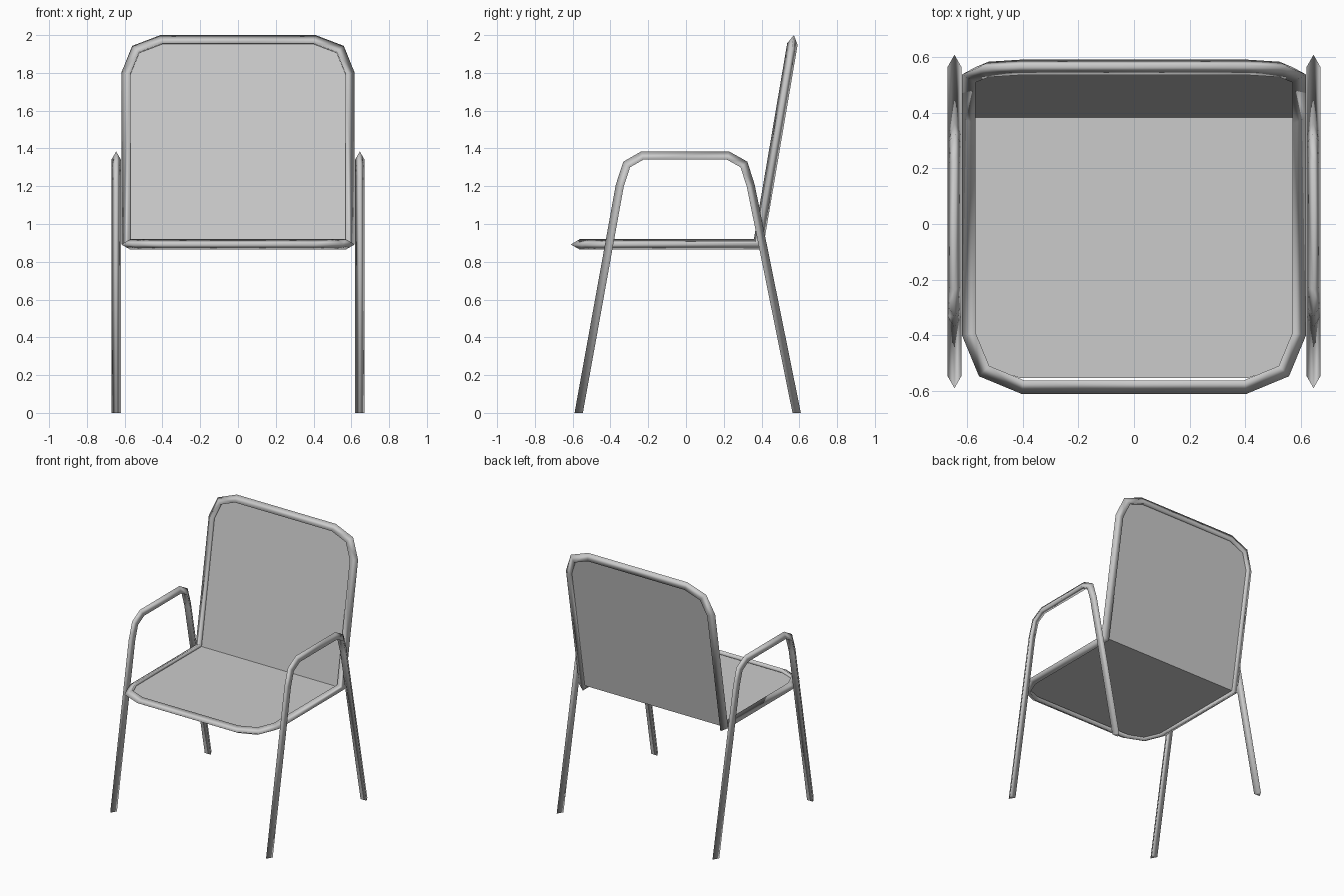
import bpy, bmesh
from mathutils import Vector

cube = bpy.data.objects.get("Cube")
if cube:
    bpy.data.objects.remove(cube, do_unlink=True)


def material(name, value):
    mat = bpy.data.materials.new(name)
    mat.use_nodes = True
    color = (value, value, value, 1)
    mat.diffuse_color = color
    mat.node_tree.nodes["Principled BSDF"].inputs["Base Color"].default_value = color
    return mat


grey = material("light grey", 0.6)


def finish(name, bm, smooth, mirror=True):
    mesh = bpy.data.meshes.new(name)
    bm.to_mesh(mesh)
    bm.free()
    mesh.materials.append(grey)
    if smooth:
        mesh.shade_smooth()
    obj = bpy.data.objects.new(name, mesh)
    bpy.context.collection.objects.link(obj)
    if mirror:
        mod = obj.modifiers.new("Mirror", 'MIRROR')
        mod.use_clip = True
    return obj


def triangular_tube(path, outward, side, end_normal, caps):
    """Mitred sweep of a triangle whose apex follows the path and points outward."""
    bm = bmesh.new()
    path = [Vector(p) for p in path]
    dirs = [(b - a).normalized() for a, b in zip(path, path[1:])]
    outward, end_normal = Vector(outward), Vector(end_normal)
    inward = (outward - dirs[0] * outward.dot(dirs[0])).normalized() * -side * 0.866
    across = dirs[0].cross(inward).normalized() * side / 2
    points = [path[0], path[0] + inward + across, path[0] + inward - across]
    rings = []
    for i, p in enumerate(path):
        along = dirs[max(i - 1, 0)]
        ends = i in (0, len(path) - 1)
        normal = end_normal if ends else dirs[i - 1] + dirs[i]
        # slide the section along the tube onto the mitre plane
        points = [q + along * ((p - q).dot(normal) / along.dot(normal)) for q in points]
        rings.append([bm.verts.new(q) for q in points])
    for a, b in zip(rings, rings[1:]):
        for k in range(3):
            m = (k + 1) % 3
            bm.faces.new((a[k], a[m], b[m], b[k]))
    if caps:
        bm.faces.new(rings[0])
        bm.faces.new(rings[-1])
    bmesh.ops.recalc_face_normals(bm, faces=bm.faces)
    return bm


SEAT_Z, FOLD_Y, LEAN = 0.892, 0.383, 0.17


def on_seat(x, y):
    return (x, y, SEAT_Z)


def on_back(x, z):
    return (x, FOLD_Y + (z - SEAT_Z) * LEAN, z)


# Bent tube running around the seat and up around the back
frame_path = [on_seat(0, -0.61), on_seat(0.405, -0.61), on_seat(0.557, -0.547),
              on_seat(0.618, -0.4), on_seat(0.618, FOLD_Y),
              on_back(0.618, 1.8), on_back(0.56, 1.943), on_back(0.41, 2.0), on_back(0, 2.0)]
finish("seat_and_back_frame",
       triangular_tube(frame_path, (0, -1, 0), 0.056, (1, 0, 0), False), True)


# Flat panels filling the frame
def panel(name, half):
    bm = bmesh.new()
    outline = half + [(-x, y, z) for x, y, z in reversed(half)]
    bm.faces.new([bm.verts.new(p) for p in outline])
    finish(name, bm, False, mirror=False)


panel("seat_panel", [on_seat(0.575, -0.4), on_seat(0.525, -0.515),
                     on_seat(0.41, -0.553)][::-1] + [on_seat(0.575, FOLD_Y)])
panel("back_panel", [on_back(0.575, SEAT_Z), on_back(0.575, 1.79),
                     on_back(0.525, 1.915), on_back(0.4, 1.96)])

# Bent tube on each side: front leg, armrest and back leg in one piece
arm_profile = [(-0.59, 0), (-0.372, 1.207), (-0.332, 1.33), (-0.237, 1.384),
               (0.228, 1.384), (0.325, 1.33), (0.364, 1.207), (0.608, 0)]
finish("legs_and_armrests",
       triangular_tube([(0.645, y, z) for y, z in arm_profile],
                       (0, -1, 0), 0.05, (0, 0, 1), True), True)
